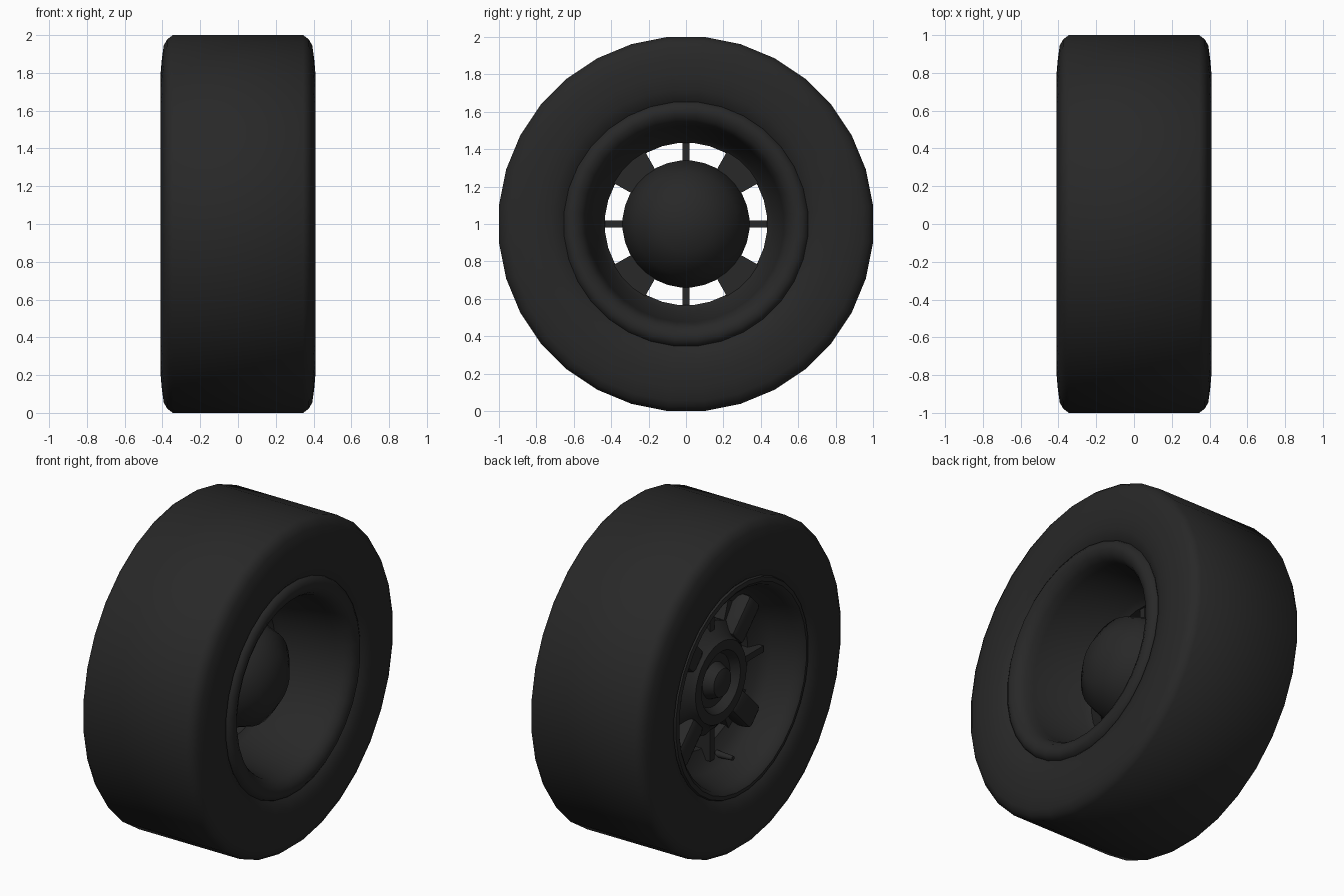
import bpy, bmesh, math
from mathutils import Matrix, Vector

cube = bpy.data.objects.get("Cube")
if cube:
    bpy.data.objects.remove(cube)

SEGMENTS = 32
AXLE = Vector((0, 0, 1))

black = bpy.data.materials.new("matte_black")
black.use_nodes = True
black.diffuse_color = (0.021, 0.021, 0.021, 1)
bsdf = next(n for n in black.node_tree.nodes if n.type == "BSDF_PRINCIPLED")
bsdf.inputs["Base Color"].default_value = black.diffuse_color
bsdf.inputs["Roughness"].default_value = 0.8


def finish(bm, name, angle=40):
    """Turn a bmesh, built around the x axis, into a shaded object at axle height."""
    bmesh.ops.remove_doubles(bm, verts=bm.verts, dist=0.0001)
    bmesh.ops.recalc_face_normals(bm, faces=bm.faces)
    bmesh.ops.translate(bm, verts=bm.verts, vec=AXLE)
    mesh = bpy.data.meshes.new(name)
    bm.to_mesh(mesh)
    bm.free()
    mesh.materials.append(black)
    obj = bpy.data.objects.new(name, mesh)
    bpy.context.collection.objects.link(obj)
    bpy.ops.object.select_all(action="DESELECT")
    obj.select_set(True)
    bpy.context.view_layer.objects.active = obj
    bpy.ops.object.shade_smooth_by_angle(angle=math.radians(angle))
    return obj


def lathe(name, profile, closed=True, start=0, sweep=360, steps=SEGMENTS):
    """Sweep (x, radius) points about the x axis; partial sweeps get end caps."""
    bm = bmesh.new()
    full = sweep == 360
    offset = 0.5 if full else 0
    rings = []
    for i in range(steps if full else steps + 1):
        a = math.radians(start + sweep * (i + offset) / steps)
        rings.append([bm.verts.new((x, r * math.cos(a), r * math.sin(a))) for x, r in profile])
    count = len(profile)
    for i in range(steps):
        a, b = rings[i], rings[(i + 1) % len(rings)]
        for j in range(count if closed else count - 1):
            k = (j + 1) % count
            bm.faces.new((a[j], a[k], b[k], b[j]))
    if not full:
        bm.faces.new(rings[0])
        bm.faces.new(rings[-1])
    return finish(bm, name)


def block(name, x0, x1, r0, r1, width, angle, bevel=0.0):
    """Radial bar between two radii, turned about the axle."""
    bm = bmesh.new()
    bmesh.ops.create_cube(bm, size=1)
    bmesh.ops.scale(bm, verts=bm.verts, vec=(x1 - x0, r1 - r0, width))
    bmesh.ops.translate(bm, verts=bm.verts, vec=((x0 + x1) / 2, (r0 + r1) / 2, 0))
    if bevel:
        bmesh.ops.bevel(bm, geom=bm.edges[:], offset=bevel, segments=2,
                        profile=0.5, affect="EDGES")
    bmesh.ops.rotate(bm, verts=bm.verts, cent=(0, 0, 0),
                     matrix=Matrix.Rotation(math.radians(angle), 3, "X"))
    return finish(bm, name)


# Tyre: mirrored half section, flats at top and bottom reach full size
edge = 1 / math.cos(math.pi / SEGMENTS)
half = [(0.36, 0.64), (0.385, 0.67), (0.403, 0.72), (0.41, 0.8), (0.403, 0.88),
        (0.393, 0.95), (0.375, 0.982), (0.345, edge)]
lathe("tyre", half + [(-x, r) for x, r in reversed(half)])

# Rim: rounded lip, deep tapered dish on one side, shallow well on the other
lathe("rim", [(0.355, 0.662), (0.385, 0.65), (0.402, 0.625), (0.402, 0.595),
              (0.385, 0.56), (0.35, 0.537), (0.3, 0.525), (-0.02, 0.465),
              (-0.05, 0.435), (-0.12, 0.435), (-0.15, 0.5), (-0.2, 0.55),
              (-0.33, 0.59), (-0.375, 0.605), (-0.39, 0.625), (-0.385, 0.65),
              (-0.36, 0.662)])

# Hub: faceted dome in the dish, stepped ring and boss behind
lathe("hub", [(0.28, 0), (0.25, 0.15), (0.16, 0.275), (-0.05, 0.34), (-0.15, 0.34),
              (-0.21, 0.27), (-0.24, 0.25), (-0.24, 0.19), (-0.19, 0.16),
              (-0.19, 0.11), (-0.25, 0.085), (-0.28, 0)], closed=False)

# Four wide spokes with raised backs, and a thin rib in each opening
for i in range(4):
    middle = 45 + 90 * i
    lathe(f"wide_spoke_{i + 1}", [(-0.04, 0.3), (-0.04, 0.47), (-0.13, 0.47), (-0.15, 0.3)],
          start=middle - 15.5, sweep=31, steps=4)
    block(f"spoke_back_{i + 1}", -0.23, -0.1, 0.26, 0.52, 0.15, middle, bevel=0.03)
    block(f"thin_rib_{i + 1}", -0.18, -0.06, 0.28, 0.5, 0.04, 90 * i)

# Valve stem in the rear well
bm = bmesh.new()
bmesh.ops.create_cone(bm, cap_ends=True, segments=10, radius1=0.022, radius2=0.014, depth=0.12,
                      matrix=Matrix.Translation((-0.2, -0.09, -0.5))
                      @ Matrix.Rotation(-math.pi / 2, 4, "Y"))
finish(bm, "valve_stem")
